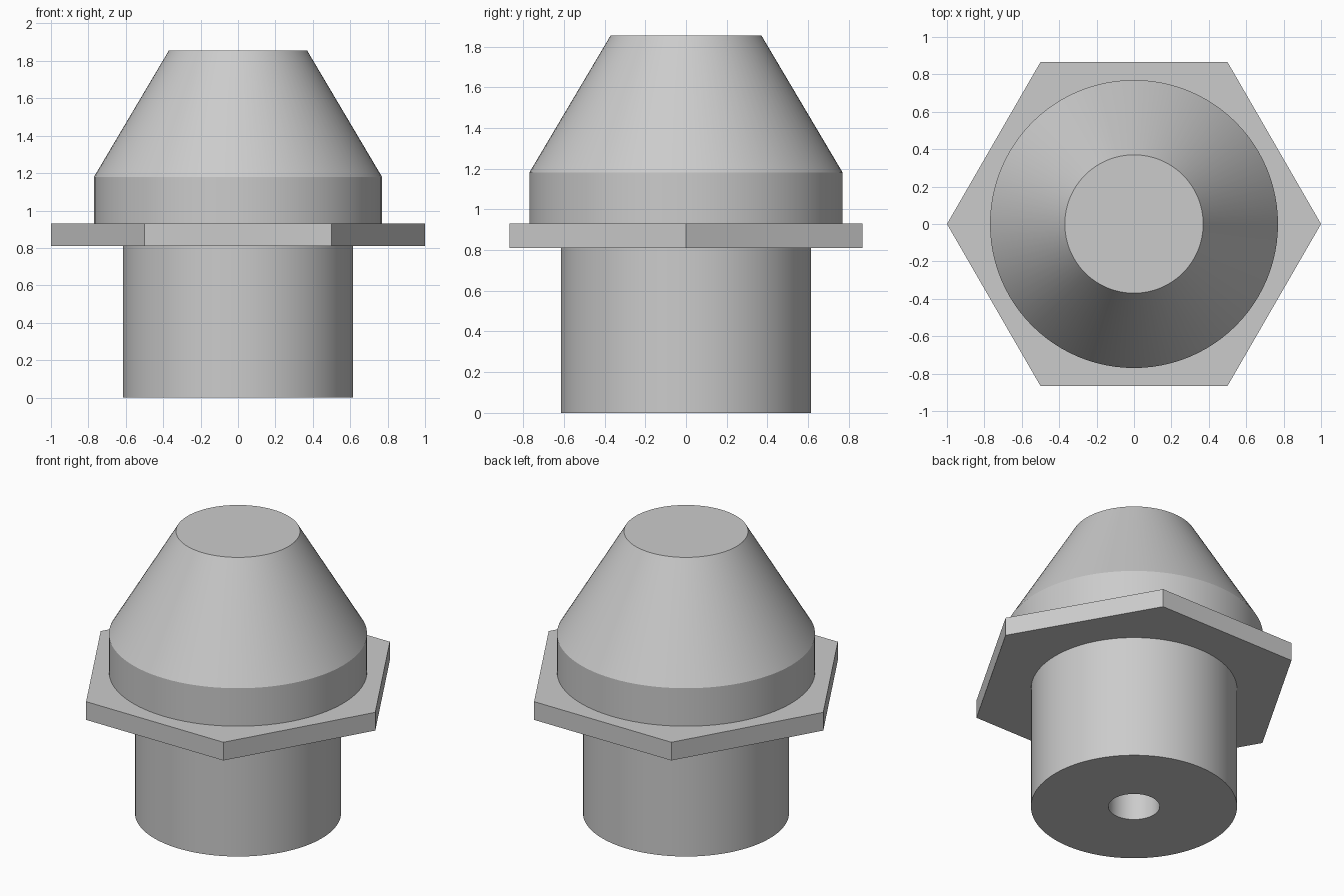
import bpy, bmesh, math

if "Cube" in bpy.data.objects:
    bpy.data.objects.remove(bpy.data.objects["Cube"], do_unlink=True)

# Single grey finish
grey = bpy.data.materials.new("plain grey")
grey.use_nodes = True
colour = (0.6, 0.6, 0.6, 1)
grey.diffuse_color = colour
grey.node_tree.nodes["Principled BSDF"].inputs["Base Color"].default_value = colour


def revolve(name, profile, sides, closed=False, smooth=False):
    """Turn a (radius, height) profile about z; zero radius makes a pole."""
    bm = bmesh.new()
    rings = []
    for r, z in profile:
        if r == 0:
            rings.append([bm.verts.new((0, 0, z))] * sides)
        else:
            angles = [math.tau * i / sides for i in range(sides)]
            rings.append([bm.verts.new((r * math.cos(a), r * math.sin(a), z)) for a in angles])
    pairs = list(zip(rings, rings[1:]))
    if closed:
        pairs.append((rings[-1], rings[0]))
    for low, high in pairs:
        for i in range(sides):
            j = (i + 1) % sides
            corners = dict.fromkeys((low[i], low[j], high[j], high[i]))
            bm.faces.new(list(corners))
    bmesh.ops.recalc_face_normals(bm, faces=bm.faces)
    mesh = bpy.data.meshes.new(name)
    bm.to_mesh(mesh)
    bm.free()
    mesh.materials.append(grey)
    obj = bpy.data.objects.new(name, mesh)
    bpy.context.collection.objects.link(obj)
    if smooth:
        bpy.ops.object.select_all(action="DESELECT")
        obj.select_set(True)
        bpy.context.view_layer.objects.active = obj
        bpy.ops.object.shade_smooth_by_angle(angle=math.radians(20))
    return obj


# Dimensions
bore_radius, bore_depth = 0.153, 0.93
barrel_radius, collar_radius, tip_radius = 0.615, 0.77, 0.37
flange_bottom, flange_top = 0.81, 0.93
collar_top, tip_height = 1.18, 1.855

# Turned body: blind bore, barrel, collar and tapered nose
revolve("turned_body", [
    (0, bore_depth), (bore_radius, bore_depth), (bore_radius, 0),
    (barrel_radius, 0), (barrel_radius, flange_top - 0.03),
    (collar_radius, flange_top - 0.03), (collar_radius, collar_top),
    (tip_radius, tip_height), (0, tip_height),
], 96, smooth=True)

# Hexagonal flange, a ring whose inner wall sits inside the body
revolve("hex_flange", [
    (0.5, flange_bottom), (1, flange_bottom), (1, flange_top), (0.5, flange_top),
], 6, closed=True)
